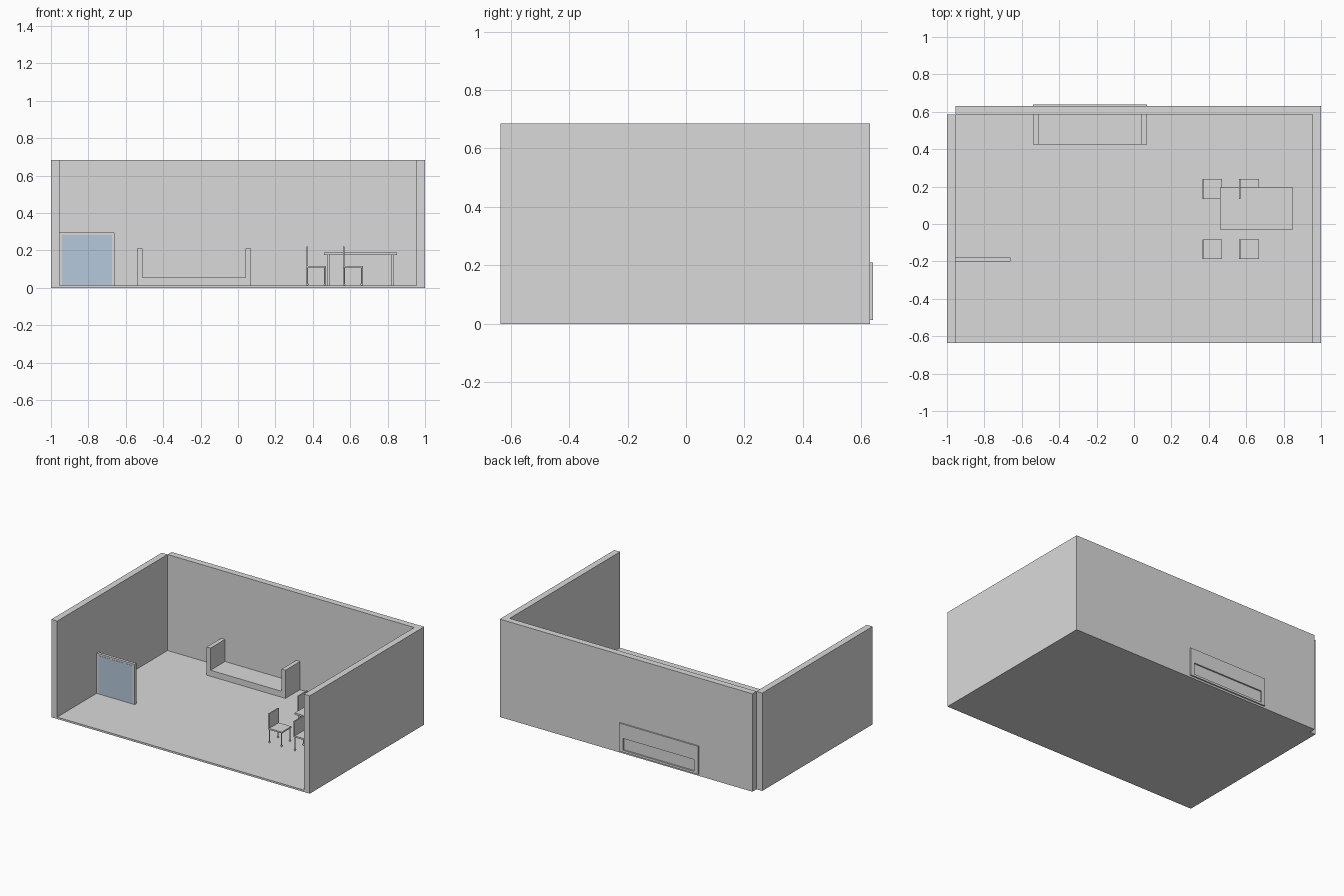
import bpy
import bmesh
from mathutils import Matrix, Vector

if "Cube" in bpy.data.objects:
    bpy.data.objects.remove(bpy.data.objects["Cube"])


def material(name, rgb):
    m = bpy.data.materials.new(name)
    m.use_nodes = True
    m.diffuse_color = (*rgb, 1)
    m.node_tree.nodes["Principled BSDF"].inputs["Base Color"].default_value = (*rgb, 1)
    return m


GREY = material("plain grey", (0.7, 0.7, 0.7))
BLUE = material("pale blue glass", (0.47, 0.58, 0.72))
FLOOR = 0.013


def add_box(bm, x, y, z):
    """Box given as (min, max) pairs on each axis."""
    lo, hi = (Vector(p) for p in zip(x, y, z))
    size = Matrix.Diagonal((*(hi - lo), 1))
    bmesh.ops.create_cube(bm, size=1, matrix=Matrix.Translation((lo + hi) / 2) @ size)


def finish(name, bm, mat=GREY):
    mesh = bpy.data.meshes.new(name)
    bm.to_mesh(mesh)
    bm.free()
    mesh.materials.append(mat)
    ob = bpy.data.objects.new(name, mesh)
    bpy.context.collection.objects.link(ob)
    return ob


def boxes(name, *parts, mat=GREY):
    bm = bmesh.new()
    for part in parts:
        add_box(bm, *part)
    return finish(name, bm, mat)


# Room shell, open at the front, with a notch at the back corner
boxes("base_slab", ((-1, 1), (-0.635, 0.585), (0, 0.005)))
boxes("floor", ((-0.955, 0.955), (-0.635, 0.585), (0.005, FLOOR)))
boxes("right_wall", ((-1, -0.955), (-0.635, 0.585), (0, 0.685)))
boxes("left_wall", ((0.955, 1), (-0.635, 0.585), (0, 0.685)))
boxes("back_wall", ((-0.955, 1), (0.585, 0.63), (0, 0.685)))

# Bench: two arms, low seat, back frame showing through the wall
boxes("bench_arms",
      ((-0.54, -0.51), (0.425, 0.64), (FLOOR, 0.21)),
      ((0.04, 0.07), (0.425, 0.64), (FLOOR, 0.21)))
boxes("bench_seat", ((-0.51, 0.04), (0.425, 0.6), (FLOOR, 0.055)))
boxes("bench_back",
      ((-0.51, 0.04), (0.6, 0.64), (0.11, 0.21)),
      ((-0.51, 0.04), (0.6, 0.64), (FLOOR, 0.028)))

# Glazed screen standing out from the side wall
boxes("screen_frame", ((-0.955, -0.66), (-0.2, -0.18), (FLOOR, 0.295)))
for label, y in (("front", -0.2005), ("back", -0.1795)):
    boxes("screen_glass_" + label,
          ((-0.94, -0.675), (y - 0.001, y + 0.001), (0.016, 0.282)), mat=BLUE)

# Table
boxes("table_top", ((0.46, 0.85), (-0.03, 0.195), (0.177, 0.19)))
boxes("table_legs", *[((x, x + 0.013), (y, y + 0.013), (FLOOR, 0.177))
                      for x in (0.476, 0.822) for y in (-0.015, 0.167)])


def chair(index, x, y):
    size = 0.105
    bm = bmesh.new()
    add_box(bm, (x, x + size), (y, y + size), (0.108, 0.118))
    add_box(bm, (x, x + 0.008), (y, y + size), (0.118, 0.22))
    # Thin round legs with small round feet
    for lx in (x + 0.006, x + size - 0.006):
        for ly in (y + 0.006, y + size - 0.006):
            bmesh.ops.create_cone(bm, cap_ends=True, segments=10, radius1=0.004,
                                  radius2=0.004, depth=0.108 - FLOOR,
                                  matrix=Matrix.Translation((lx, ly, (0.108 + FLOOR) / 2)))
            bmesh.ops.create_uvsphere(bm, u_segments=10, v_segments=6, radius=0.006,
                                      matrix=Matrix.Translation((lx, ly, FLOOR + 0.006)))
    finish(f"chair_{index}", bm)


# Four chairs in two rows
for i, (x, y) in enumerate((cx, cy) for cx in (0.365, 0.562) for cy in (-0.187, 0.135)):
    chair(i + 1, x, y)
